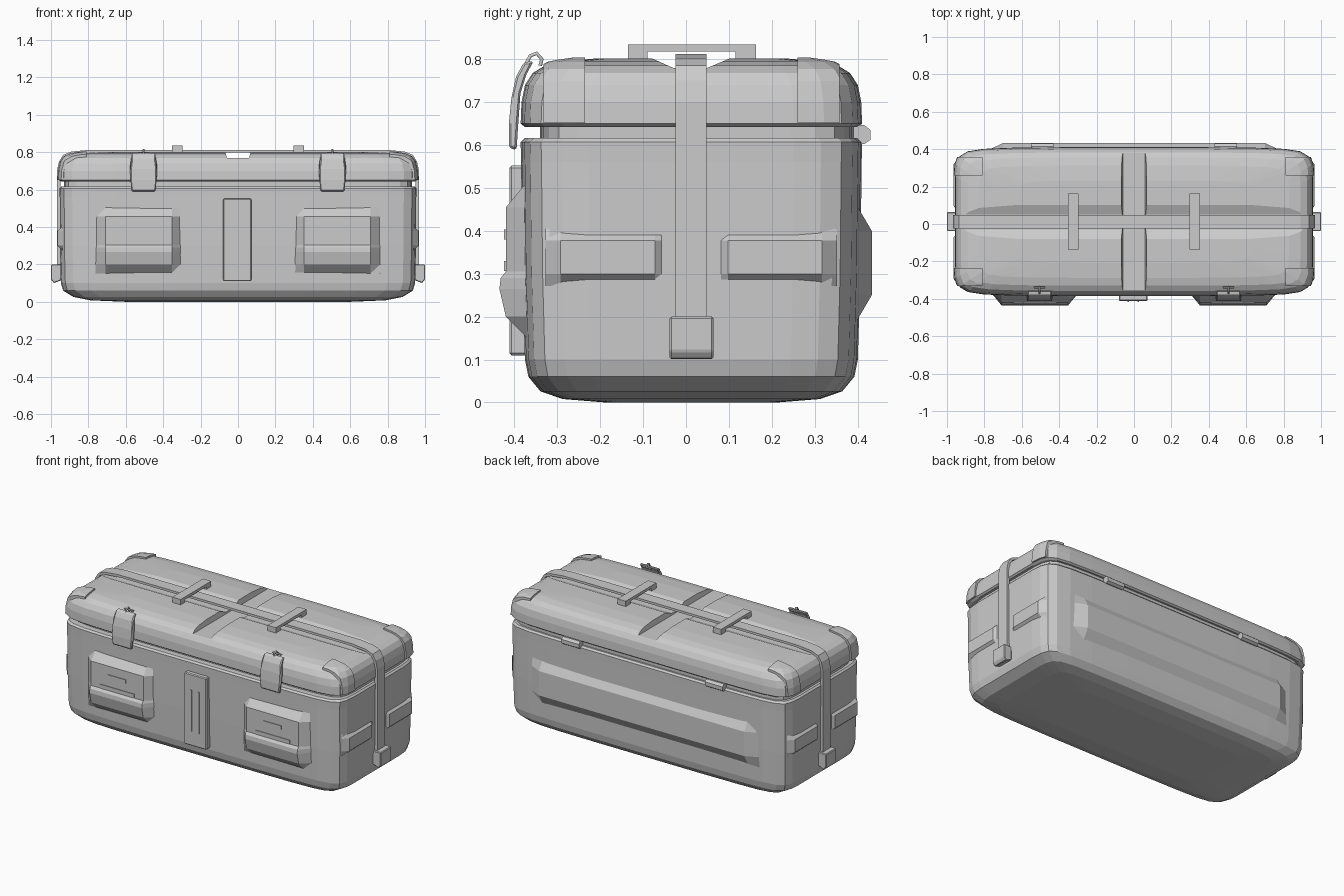
import bpy, bmesh
from mathutils import Vector

if "Cube" in bpy.data.objects:
    bpy.data.objects.remove(bpy.data.objects["Cube"])

CY = 0.0125  # centre of the shell in y


def finish(bm, name):
    bmesh.ops.recalc_face_normals(bm, faces=bm.faces)
    me = bpy.data.meshes.new(name)
    bm.to_mesh(me)
    bm.free()
    ob = bpy.data.objects.new(name, me)
    bpy.context.collection.objects.link(ob)
    return ob


def bevel(ob, w, seg=1):
    m = ob.modifiers.new("bevel", 'BEVEL')
    m.width, m.segments, m.limit_method = w, seg, 'ANGLE'
    return ob


# rounded-rectangle rings (z, half x, half y) joined into a closed shell
QUARTER = [(1, .2), (1, .6), (.994, .76), (.975, .88), (.93, .945),
           (.84, .978), (.68, .993), (.4, 1), (.1, 1)]


def shell(name, rings, cy=CY, grow=0):
    q = QUARTER
    outline = (q + [(-x, y) for x, y in q[::-1]] + [(-x, -y) for x, y in q]
               + [(x, -y) for x, y in q[::-1]])
    bm = bmesh.new()
    loops = [[bm.verts.new((x * (hx + grow), cy + y * (hy + grow), z + (grow if z > .7 else 0)))
              for x, y in outline] for z, hx, hy in rings]
    n = len(outline)
    for a, b in zip(loops, loops[1:]):
        for i in range(n):
            j = (i + 1) % n
            bm.faces.new((a[i], a[j], b[j], b[i]))
    bm.faces.new(loops[0])
    bm.faces.new(loops[-1])
    return finish(bm, name)


# polygon extruded along x (points are y,z) or along y (points are x,z)
def prism(name, pts, axis, lo, hi):
    bm = bmesh.new()
    put = (lambda p, t: (t, p[0], p[1])) if axis == 'x' else (lambda p, t: (p[0], t, p[1]))
    a = [bm.verts.new(put(p, lo)) for p in pts]
    b = [bm.verts.new(put(p, hi)) for p in pts]
    bm.faces.new(a)
    bm.faces.new(b)
    for i in range(len(pts)):
        j = (i + 1) % len(pts)
        bm.faces.new((a[i], a[j], b[j], b[i]))
    return finish(bm, name)


def box(name, x0, x1, y0, y1, z0, z1):
    return prism(name, [(x0, z0), (x1, z0), (x1, z1), (x0, z1)], 'y', y0, y1)


# raised panel: (depth, z) profile across, sides sloping down to the base depth
def pad(name, profile, c, hw_in, hw_out, facing='y'):
    base = profile[0][0]
    bm = bmesh.new()
    rows = []
    for d, z in profile:
        row = [(c - hw_out, base), (c - hw_in, d), (c + hw_in, d), (c + hw_out, base)]
        rows.append([bm.verts.new((u, w, z) if facing == 'y' else (w, u, z)) for u, w in row])
    for a, b in zip(rows, rows[1:]):
        for i in range(3):
            bm.faces.new((a[i], a[i + 1], b[i + 1], b[i]))
    bmesh.ops.holes_fill(bm, edges=[e for e in bm.edges if e.is_boundary])
    return finish(bm, name)


def boolean(ob, cutter, op):
    m = ob.modifiers.new(op.lower(), 'BOOLEAN')
    m.object, m.operation, m.solver = cutter, op, 'EXACT'
    cutter.hide_render = True
    cutter.hide_set(True)
    cutter.display_type = 'WIRE'


# lower case and the rim in the gap
shell("case_body", [(0, .6, .2), (.008, .79, .30), (.026, .88, .352), (.06, .935, .38),
                    (.10, .947, .388), (.30, .952, .394), (.56, .953, .397),
                    (.607, .955, .398), (.617, .945, .388)])
shell("seal_rim", [(.60, .93, .365), (.66, .93, .365)], .025)

# lid with crossing grooves
LID = [(.642, .945, .388), (.650, .956, .398), (.70, .954, .396), (.74, .944, .388),
       (.768, .925, .370), (.785, .89, .342), (.795, .83, .300), (.802, .62, .22)]
lid = shell("lid", LID)
boolean(lid, prism("long_groove_cutter", [(-.03, .78), (.05, .78), (.145, .82), (-.12, .82)],
                   'x', -1.1, 1.1), 'DIFFERENCE')
boolean(lid, prism("cross_groove_cutter", [(-.06, .77), (.06, .77), (.075, .83), (-.075, .83)],
                   'y', -.6, .6), 'DIFFERENCE')

# corner guards: strips of a slightly larger lid
for sx in (-1, 1):
    for sy, tag in ((-1, "front"), (1, "back")):
        side = "left" if sx < 0 else "right"
        guard = shell(f"corner_guard_{tag}_{side}", LID, CY, .009)
        xs = sorted((sx * .81, sx * 1.1))
        ys = sorted((CY + sy * .2475, CY + sy * .345))
        boolean(guard, box(f"guard_cutter_{tag}_{side}", *xs, *ys, .652, .9), 'INTERSECT')

# strap over the lid and down both ends, with end buckles
outer = [(.968, .19), (.968, .70), (.957, .75), (.935, .785), (.89, .803), (.80, .812)]
inner = [(.78, .798), (.885, .789), (.925, .773), (.944, .745), (.95, .70), (.95, .19)]
half = outer + inner
path = outer + [(-x, z) for x, z in outer[::-1]] + [(-x, z) for x, z in inner[::-1]] + inner
prism("strap", path, 'y', -.025, .048)
for s in (-1, 1):
    bevel(prism("strap_buckle", [(s * .945, .115), (s * .985, .10), (s, .12), (s, .20),
                                 (s * .945, .20)], 'y', -.038, .064), .004)

# bridge brackets on top
for s in (-1, 1):
    prism("top_bracket", [(-.135, .795), (-.09, .795), (-.09, .818), (.115, .818), (.115, .795),
                          (.163, .795), (.163, .835), (-.135, .835)],
          'x', s * .325 - .028, s * .325 + .028)

for s in (-1, 1):
    # front pads with slot bars
    cx = s * .53
    pad("front_pad", [(-.37, .15), (-.42, .20), (-.435, .265), (-.432, .29), (-.42, .305),
                      (-.42, .455), (-.37, .515)], cx, .178, .232)
    box("pad_slot_upper", cx - .06, cx + .06, -.424, -.40, .38, .403)
    box("pad_slot_lower", cx - .118, cx + .118, -.424, -.40, .306, .33)

    # latches with wire hooks
    lx = s * .505
    latch = prism("latch", [(-.395, .588), (-.413, .594), (-.413, .65), (-.407, .71),
                            (-.396, .76), (-.378, .793), (-.355, .796), (-.372, .765),
                            (-.386, .72), (-.391, .65)], 'x', lx - .07, lx + .07)
    for v in latch.data.vertices:
        if v.co.z < .61 or v.co.z > .75:
            v.co.x = lx + (v.co.x - lx) * .9
    bevel(latch, .005)
    cu = bpy.data.curves.new("latch_hook", 'CURVE')
    cu.dimensions, cu.bevel_depth, cu.bevel_resolution = '3D', .005, 1
    for pts in ([(0, -.375, .785), (0, -.363, .808), (0, -.348, .814), (0, -.336, .80), (0, -.34, .785)],
                [(-.03, -.34, .795), (.03, -.34, .795)]):
        sp = cu.splines.new('POLY')
        sp.points.add(len(pts) - 1)
        for p, co in zip(sp.points, pts):
            p.co = (co[0] + lx, co[1], co[2], 1)
    bpy.context.collection.objects.link(bpy.data.objects.new("latch_hook", cu))

    # back hinges
    prism("hinge", [(.39, .605), (.415, .602), (.43, .612), (.43, .635), (.415, .647), (.39, .645)],
          'x', s * .49 - .06, s * .49 + .06)

    # raised ribs on the ends, either side of the strap
    for c in (-.1825, .2075):
        pad("end_rib", [(s * .935, .272), (s * .966, .30), (s * .966, .378), (s * .935, .405)],
            c, .11, .145, 'x')

# front centre plate with ribs
bevel(box("centre_plate", -.08, .072, -.412, -.37, .11, .552), .005)
for x in (-.03, .022):
    box("plate_rib", x - .004, x + .004, -.416, -.40, .20, .455)

# long raised panel on the back
pad("back_panel", [(.395, .185), (.433, .25), (.433, .40), (.395, .465)], 0, .70, .78)
